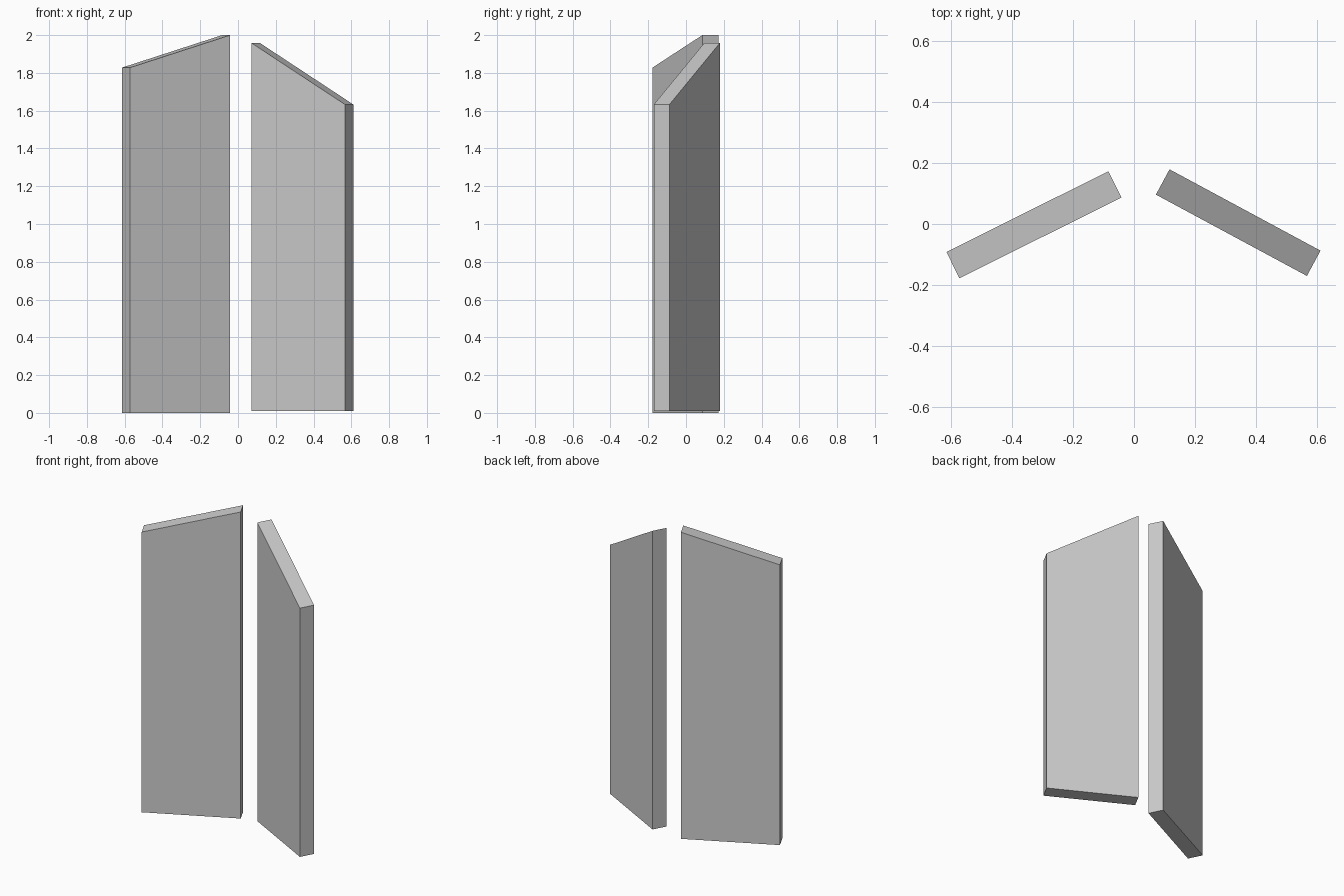
import bpy, bmesh
from mathutils import Vector

if "Cube" in bpy.data.objects:
    bpy.data.objects.remove(bpy.data.objects["Cube"])


def slab(name, inner, outer, thickness, base, inner_top, outer_top):
    """Upright slab between two plan points, with a sloping top."""
    a, b = Vector(inner), Vector(outer)
    d = (b - a).normalized()
    side = Vector((-d.y, d.x)) * thickness / 2
    # Side profile as (plan point, height), extruded across the thickness
    profile = [(a, base), (b, base), (b, outer_top), (a, inner_top)]
    bm = bmesh.new()
    face = bm.faces.new([bm.verts.new((*(p - side), z)) for p, z in profile])
    ext = bmesh.ops.extrude_face_region(bm, geom=[face])
    verts = [v for v in ext["geom"] if isinstance(v, bmesh.types.BMVert)]
    bmesh.ops.translate(bm, verts=verts, vec=(side.x * 2, side.y * 2, 0))
    bmesh.ops.recalc_face_normals(bm, faces=bm.faces)
    mesh = bpy.data.meshes.new(name)
    bm.to_mesh(mesh)
    bm.free()
    bpy.context.collection.objects.link(bpy.data.objects.new(name, mesh))


# Taller left slab and the steeper right slab, angled towards each other
slab("left_slab", (-0.0625, 0.1295), (-0.5925, -0.1345), 0.096, 0.0, 2.0, 1.828)
slab("right_slab", (0.094, 0.1375), (0.588, -0.1285), 0.094, 0.01, 1.958, 1.633)
